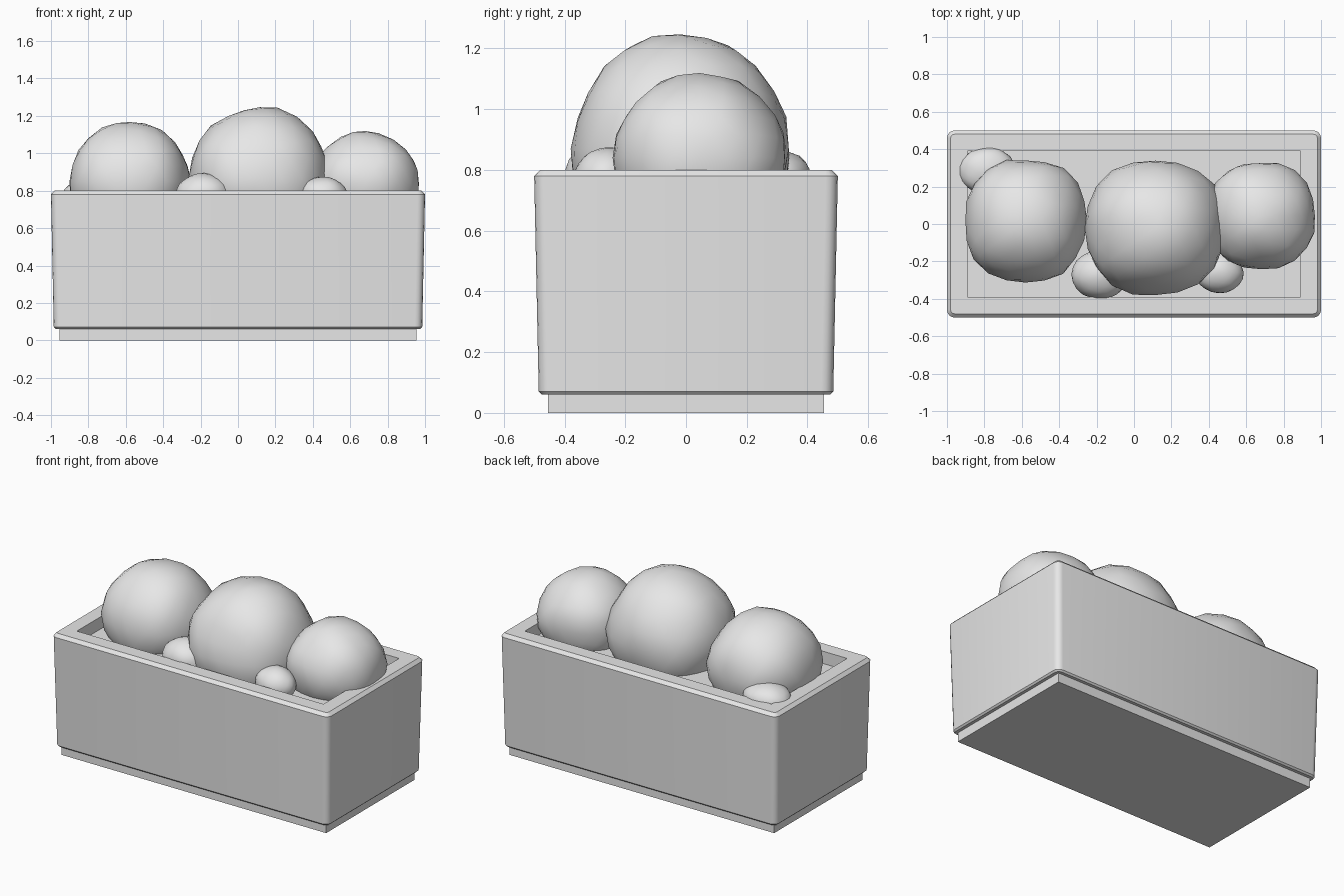
import bpy, bmesh, math
from mathutils import Vector, noise

cube = bpy.data.objects.get("Cube")
if cube:
    bpy.data.objects.remove(cube, do_unlink=True)

grey = bpy.data.materials.new("plain_grey")
grey.use_nodes = True
tone = (0.8, 0.8, 0.8, 1)
grey.diffuse_color = tone
grey.node_tree.nodes["Principled BSDF"].inputs["Base Color"].default_value = tone


def finish(bm, name, angle):
    bmesh.ops.recalc_face_normals(bm, faces=bm.faces)
    mesh = bpy.data.meshes.new(name)
    bm.to_mesh(mesh)
    bm.free()
    mesh.materials.append(grey)
    obj = bpy.data.objects.new(name, mesh)
    bpy.context.collection.objects.link(obj)
    bpy.ops.object.select_all(action="DESELECT")
    obj.select_set(True)
    bpy.context.view_layer.objects.active = obj
    bpy.ops.object.shade_smooth_by_angle(angle=math.radians(angle))
    return obj


def rounded_ring(bm, hx, hy, z, radius, steps=4):
    """Rectangle of vertices with rounded corners."""
    ring = []
    for corner, (sx, sy) in enumerate([(1, 1), (-1, 1), (-1, -1), (1, -1)]):
        for i in range(steps + 1):
            a = (corner + i / steps) * math.pi / 2
            ring.append(bm.verts.new((sx * (hx - radius) + radius * math.cos(a),
                                      sy * (hy - radius) + radius * math.sin(a), z)))
    return ring


def loft(name, sections):
    """Stack rectangular rings into a closed shell."""
    bm = bmesh.new()
    rings = [rounded_ring(bm, *s) for s in sections]
    for low, high in zip(rings, rings[1:]):
        for i in range(len(low)):
            j = (i + 1) % len(low)
            bm.faces.new((low[i], low[j], high[j], high[i]))
    bm.faces.new(rings[0][::-1])
    bm.faces.new(rings[-1])
    bmesh.ops.remove_doubles(bm, verts=bm.verts, dist=0.0005)
    return finish(bm, name, 30)


def bush(name, centre, size, seed, power=2.3, lump=0.05):
    """Lumpy, slightly squared ball of clipped foliage."""
    bm = bmesh.new()
    bmesh.ops.create_icosphere(bm, subdivisions=3, radius=1)
    for v in bm.verts:
        d = v.co.normalized()
        flat = math.hypot(d.x, d.y)
        boxy = (abs(d.x) ** power + abs(d.y) ** power) ** (1 / power)
        swell = flat / boxy if flat > 0.001 else 1
        bump = 1 + lump * noise.noise(d * 1.7 + Vector((seed, seed * 2, 0)))
        v.co = Vector(centre) + Vector((d.x * swell * size[0], d.y * swell * size[1],
                                        d.z * size[2])) * bump
    return finish(bm, name, 35)


# Plinth under the box
loft("plinth", [(0.955, 0.455, 0, 0), (0.955, 0.455, 0.07, 0)])

# Tapered box with chamfered rim and sunken soil
loft("planter_box", [
    (0.975, 0.475, 0.06, 0.03),
    (0.985, 0.485, 0.07, 0.04),
    (1.0, 0.5, 0.78, 0.04),
    (0.98, 0.48, 0.8, 0.02),
    (0.89, 0.39, 0.8, 0),
    (0.89, 0.39, 0.72, 0),
])

# Large bushes
bush("bush_right", (-0.58, 0.015, 0.85), (0.325, 0.33, 0.32), 3.3)
bush("bush_middle", (0.115, -0.02, 0.87), (0.375, 0.36, 0.375), 7.1)
bush("bush_left", (0.68, 0.045, 0.84), (0.29, 0.285, 0.275), 5.7)

# Small bushes tucked along the edges
bush("small_bush_front_right", (-0.18, -0.27, 0.77), (0.155, 0.13, 0.125), 1.4, 2)
bush("small_bush_front_left", (0.455, -0.26, 0.77), (0.13, 0.11, 0.105), 2.6, 2)
bush("small_bush_back", (-0.785, 0.285, 0.78), (0.15, 0.125, 0.09), 4.2, 2)
